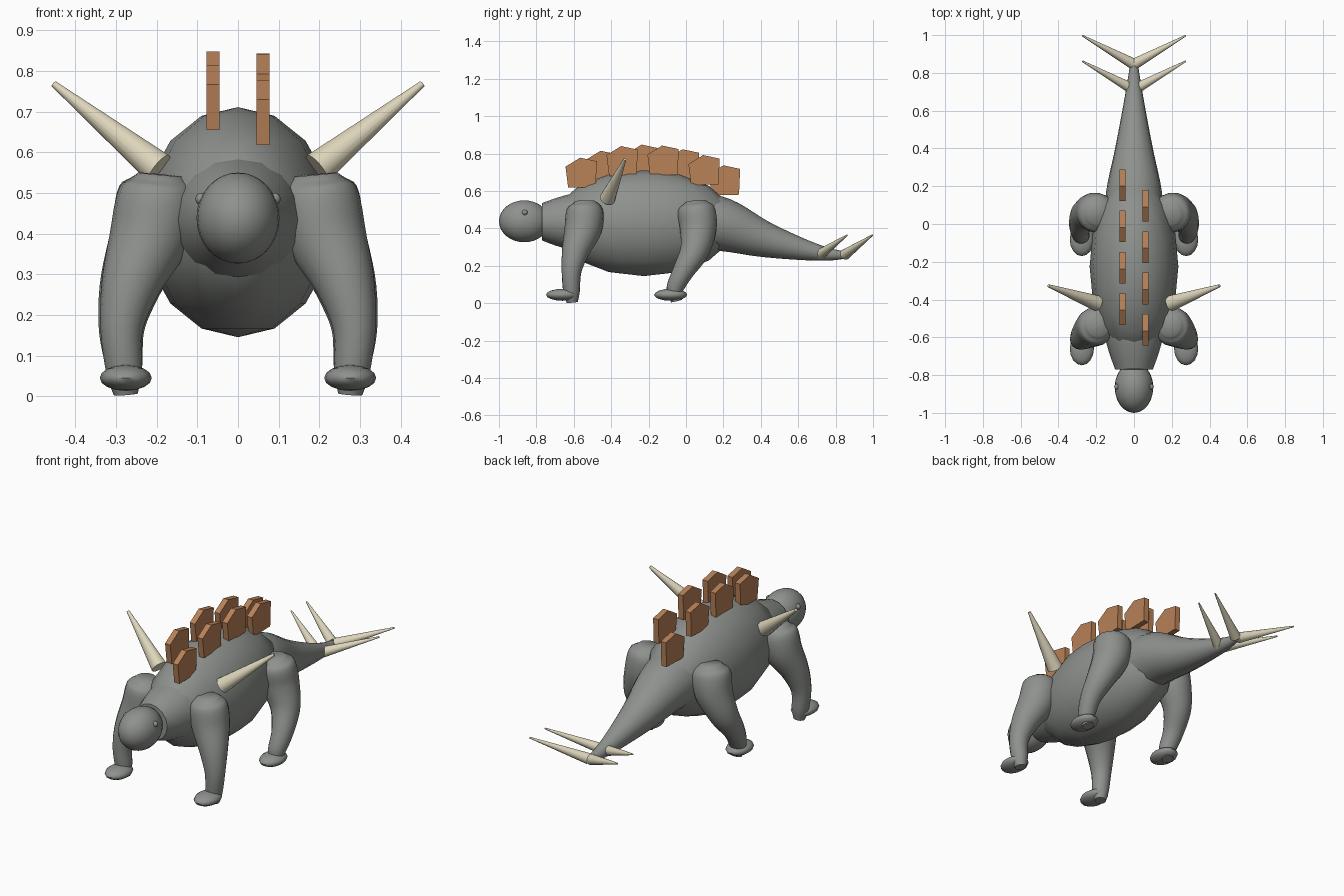
import bpy, bmesh, math
from mathutils import Vector, Quaternion, Matrix

cube = bpy.data.objects.get("Cube")
if cube:
    bpy.data.objects.remove(cube, do_unlink=True)


def material(name, rgb):
    mat = bpy.data.materials.new(name)
    mat.use_nodes = True
    mat.diffuse_color = (*rgb, 1)
    bsdf = mat.node_tree.nodes["Principled BSDF"]
    bsdf.inputs["Base Color"].default_value = (*rgb, 1)
    bsdf.inputs["Roughness"].default_value = 0.7
    return mat


GREY = material("grey_skin", (0.27, 0.285, 0.265))
BROWN = material("brown_plate", (0.48, 0.22, 0.095))
BONE = material("pale_bone", (0.73, 0.67, 0.5))
smooth_parts = []


def finish(bm, name, mat, smooth=True):
    bmesh.ops.recalc_face_normals(bm, faces=bm.faces)
    mesh = bpy.data.meshes.new(name)
    bm.to_mesh(mesh)
    bm.free()
    mesh.materials.append(mat)
    obj = bpy.data.objects.new(name, mesh)
    bpy.context.collection.objects.link(obj)
    if smooth:
        smooth_parts.append(obj)
    return obj


def ellipsoid(name, centre, radii, segments=16, rings=8):
    bm = bmesh.new()
    place = Matrix.Translation(centre) @ Matrix.Diagonal((*radii, 1))
    bmesh.ops.create_uvsphere(bm, u_segments=segments, v_segments=rings, radius=1, matrix=place)
    return finish(bm, name, GREY)


def spike(name, base, tip, r_base, r_tip):
    base, tip = Vector(base), Vector(tip)
    axis = tip - base
    place = Matrix.Translation((base + tip) / 2) @ axis.to_track_quat("Z", "Y").to_matrix().to_4x4()
    bm = bmesh.new()
    bmesh.ops.create_cone(bm, cap_ends=True, segments=16, radius1=r_base, radius2=r_tip,
                          depth=axis.length, matrix=place)
    return finish(bm, name, BONE)


def tube(name, points, side=1, sides=16, steps=5):
    """Round limb swept through (x, y, z, radius) points on a smooth spline."""
    pts = [Vector((p[0] * side, *p[1:])) for p in points]
    pts = [pts[0] * 2 - pts[1]] + pts + [pts[-1] * 2 - pts[-2]]
    path = []
    for a, b, c, d in zip(pts, pts[1:], pts[2:], pts[3:]):
        for i in range(steps):
            t = i / steps
            path.append((b * 2 + (c - a) * t + (a * 2 - b * 5 + c * 4 - d) * t ** 2
                         + (b * 3 - a - c * 3 + d) * t ** 3) / 2)
    path.append(pts[-2])
    bm = bmesh.new()
    rings, old, turn = [], Vector((0, 0, 1)), Quaternion()
    for i, p in enumerate(path):
        tangent = (path[min(i + 1, len(path) - 1)] - path[max(i - 1, 0)]).to_3d().normalized()
        turn = old.rotation_difference(tangent) @ turn
        old = tangent
        ring = []
        for k in range(sides):
            a = math.tau * k / sides
            ring.append(bm.verts.new(p.to_3d() + turn @ Vector((math.cos(a), math.sin(a), 0)) * p[3]))
        rings.append(ring)
    for lower, upper in zip(rings, rings[1:]):
        for k in range(sides):
            n = (k + 1) % sides
            bm.faces.new((lower[k], lower[n], upper[n], upper[k]))
    bm.faces.new(rings[0])
    bm.faces.new(rings[-1])
    return finish(bm, name, GREY)


# Torso, neck, head and tail
ellipsoid("body", (0, -0.225, 0.428), (0.235, 0.49, 0.283))
tube("neck", [(0, -0.77, 0.436, 0.1), (0, -0.68, 0.435, 0.132),
              (0, -0.58, 0.435, 0.156), (0, -0.45, 0.435, 0.165)])
ellipsoid("head", (0, -0.865, 0.438), (0.102, 0.135, 0.112), 24, 16)
tube("tail", [(0, 0.05, 0.435, 0.16), (0, 0.2, 0.418, 0.143), (0, 0.4, 0.347, 0.1),
              (0, 0.6, 0.293, 0.062), (0, 0.75, 0.263, 0.036), (0, 0.85, 0.257, 0.02)])

# Limb paths for the front and rear pairs
FRONT = [(0.19, -0.54, 0.545, 0.055), (0.195, -0.54, 0.5, 0.097), (0.215, -0.55, 0.4, 0.1),
         (0.262, -0.59, 0.28, 0.074), (0.286, -0.612, 0.17, 0.053),
         (0.28, -0.612, 0.06, 0.044), (0.276, -0.608, 0.005, 0.03)]
REAR = [(0.19, 0.05, 0.545, 0.055), (0.195, 0.055, 0.5, 0.1), (0.215, 0.065, 0.4, 0.1),
        (0.262, 0.045, 0.28, 0.078), (0.286, -0.015, 0.17, 0.057),
        (0.28, -0.06, 0.075, 0.045), (0.276, -0.05, 0.012, 0.03)]

for side, label in ((1, "left"), (-1, "right")):
    # Legs and feet
    tube(label + "_front_leg", FRONT, side)
    tube(label + "_rear_leg", REAR, side)
    for end, y in (("front", -0.66), ("rear", -0.082)):
        ellipsoid(f"{label}_{end}_foot", (side * 0.276, y, 0.045), (0.064, 0.088, 0.032))
    # Eyes
    ellipsoid(label + "_eye", (side * 0.09, -0.862, 0.485), (0.015, 0.015, 0.015))
    # Shoulder spikes
    spike(label + "_shoulder_spike", (side * 0.195, -0.42, 0.56),
          (side * 0.453, -0.327, 0.768), 0.042, 0.008)
    # Tail spikes
    for end, y in (("front", 0.715), ("rear", 0.85)):
        spike(f"{label}_{end}_tail_spike", (side * 0.008, y, 0.26),
              (side * 0.273, y + 0.147, 0.364), 0.029, 0.004)

# Two staggered rows of back plates
OUTLINE = [(-0.07, 0), (0.077, 0.003), (0.083, 0.141), (-0.006, 0.16), (-0.084, 0.112)]
TOPS = [0.778, 0.815, 0.84, 0.848, 0.843, 0.823, 0.792, 0.737]
for i, top in enumerate(TOPS):
    x = 0.062 if i % 2 == 0 else -0.062
    y = -0.56 + 0.1095 * i
    bm = bmesh.new()
    face = bm.faces.new([bm.verts.new((x - 0.016, y + u, top - 0.16 + v)) for u, v in OUTLINE])
    extruded = bmesh.ops.extrude_face_region(bm, geom=[face], use_keep_orig=True)
    verts = [g for g in extruded["geom"] if isinstance(g, bmesh.types.BMVert)]
    bmesh.ops.translate(bm, verts=verts, vec=(0.032, 0, 0))
    finish(bm, f"back_plate_{i + 1}", BROWN, smooth=False)

# Smooth the rounded parts, keeping cap edges sharp
bpy.ops.object.select_all(action="DESELECT")
for obj in smooth_parts:
    obj.select_set(True)
bpy.context.view_layer.objects.active = smooth_parts[0]
bpy.ops.object.shade_smooth_by_angle(angle=math.radians(55))
